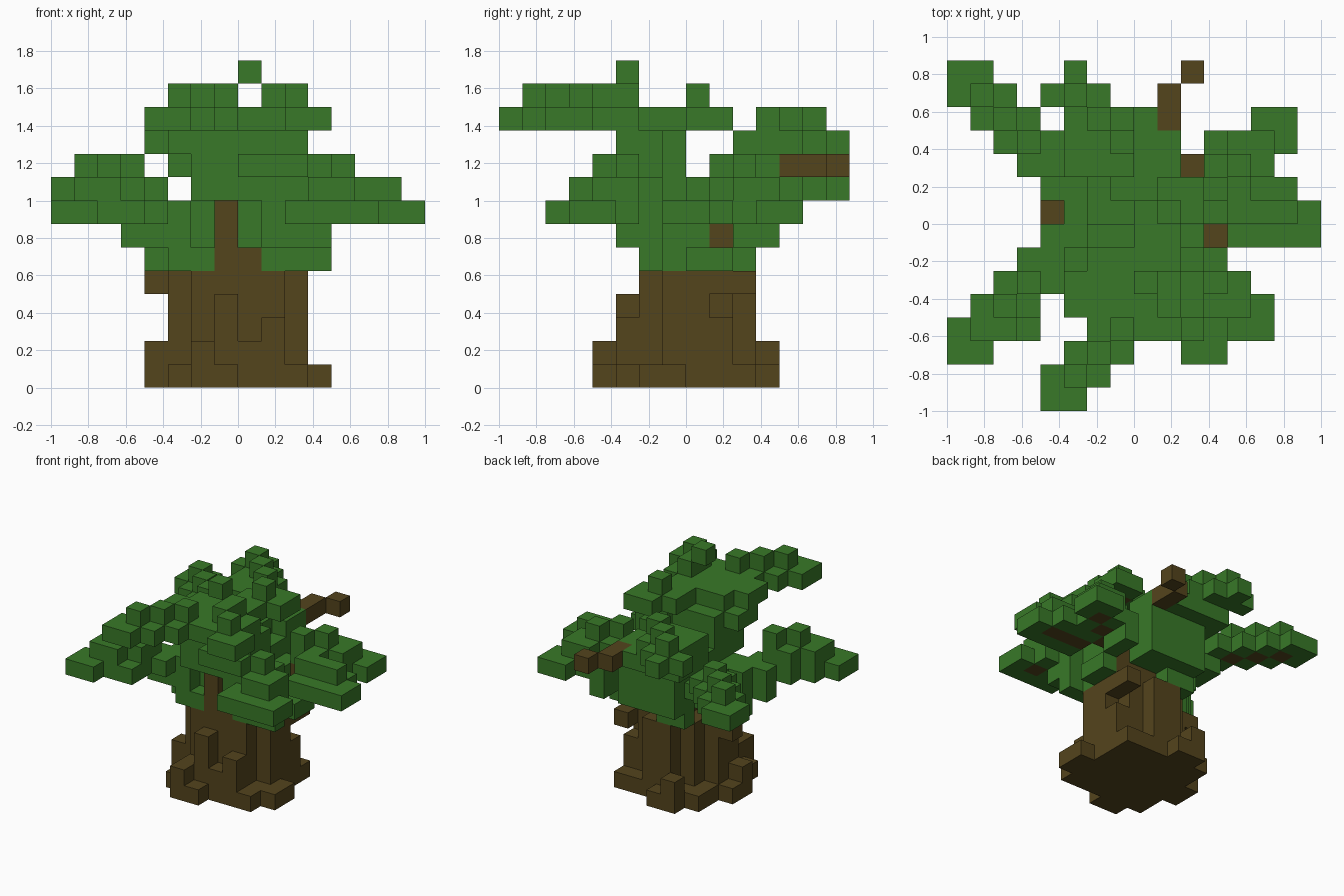
import bpy
import bmesh
from mathutils import Vector

if "Cube" in bpy.data.objects:
    bpy.data.objects.remove(bpy.data.objects["Cube"], do_unlink=True)

UNIT = 0.125  # edge length of one block


def make_material(name, colour):
    material = bpy.data.materials.new(name)
    material.use_nodes = True
    material.diffuse_color = colour
    material.node_tree.nodes["Principled BSDF"].inputs["Base Color"].default_value = colour
    return material


def box(x, y, z, high=1):
    """Blocks filling a span in x and y, starting at layer z."""
    return {(i, j, k) for i in range(*x) for j in range(*y) for k in range(z, z + high)}


def branch(name, x, y, z, rise):
    """Leaf slabs stepping in from the tip, each with a twig below and a tuft on top."""
    slabs, twigs = set(), set()
    for step in range(3):
        inward = (-1 if x > 0 else 1, -1 if y >= 0 else 1)
        for layer in (z, z + min(step, rise - 1)):
            slabs |= box(x=(x, x + 2), y=(y, y + 2), z=layer)
        joint = (x + (inward[0] > 0), y + (inward[1] > 0))
        slabs.add((*joint, z + min(step + 1, rise)))
        twigs.add((*joint, z))
        x += inward[0]
        y += inward[1]
    leaves[name + "_leaves"] = slabs
    wood[name + "_twigs"] = twigs


def build(name, blocks, occupied, material):
    """Mesh the exposed sides of a set of blocks."""
    bm = bmesh.new()
    corners = {}

    def corner(point):
        key = tuple(round(c) for c in point)
        if key not in corners:
            corners[key] = bm.verts.new([c * UNIT for c in key])
        return corners[key]

    for block in sorted(blocks):
        for axis in range(3):
            for side in (False, True):
                neighbour = list(block)
                neighbour[axis] += 1 if side else -1
                if tuple(neighbour) in occupied:
                    continue
                u, v, start = Vector(), Vector(), Vector(block)
                u[(axis + 1) % 3] = v[(axis + 2) % 3] = 1
                start[axis] += side
                loop = [start, start + u, start + u + v, start + v]
                bm.faces.new([corner(p) for p in (loop if side else reversed(loop))])
    mesh = bpy.data.meshes.new(name)
    bm.to_mesh(mesh)
    bm.free()
    mesh.materials.append(material)
    bpy.context.collection.objects.link(bpy.data.objects.new(name, mesh))


bark = make_material("bark brown", (0.088, 0.058, 0.012, 1))
leaf = make_material("leaf green", (0.04, 0.19, 0.021, 1))
wood, leaves = {}, {}

# Trunk with a rib on each side
trunk = box(x=(-3, 3), y=(-3, 3), z=0)
trunk |= box(x=(-2, 2), y=(-2, 2), z=1, high=4)
trunk |= box(x=(-3, 3), y=(-1, 1), z=1, high=4)
trunk |= box(x=(-1, 1), y=(2, 3), z=1, high=4)
trunk |= box(x=(-1, 0), y=(-3, -2), z=1, high=3)
trunk |= box(x=(-2, 2), y=(-3, -2), z=1)
trunk |= box(x=(1, 2), y=(-3, -2), z=2)
trunk |= box(x=(2, 3), y=(1, 2), z=1, high=2)
trunk |= box(x=(2, 3), y=(1, 3), z=4)
wood["trunk"] = trunk

# Roots spreading on four sides, raised at one end
roots = set()
for x, y, wide, deep in ((-2, -4, 2, 1), (-2, 3, 2, 1), (-4, -1, 1, 2), (3, -2, 1, 2)):
    roots |= box(x=(x, x + wide), y=(y, y + deep), z=0)
    if x < 0:
        roots.add((x, y, 1))
wood["roots"] = roots

# Bare limbs showing between the leaves
limbs = box(x=(-1, 1), y=(-2, 2), z=5)
limbs |= box(x=(-1, 0), y=(-2, -1), z=6, high=2)
limbs |= box(x=(1, 3), y=(1, 2), z=5, high=2)
limbs |= box(x=(-4, -2), y=(0, 1), z=4)
wood["limbs"] = limbs

# Leafy branches reaching outwards
branch("front_right", -8, -6, z=7, rise=2)
branch("back_right", -8, 5, z=8, rise=1)
branch("front_left", 4, -5, z=7, rise=2)
branch("left", 6, -1, z=7, rise=1)
branch("back_left", 5, 3, z=7, rise=2)
branch("back", 2, 6, z=9, rise=1)
branch("high_front_right", -4, -8, z=11, rise=1)
branch("high_front_left", 2, -6, z=11, rise=1)
branch("high_back_left", 1, 0, z=11, rise=1)

# Low leaves around the top of the trunk
low = box(x=(-3, 3), y=(-1, 2), z=6, high=2)
low |= box(x=(-5, -2), y=(-2, -1), z=6, high=2)
low |= box(x=(-4, -2), y=(-1, 0), z=5, high=3)
low |= box(x=(-4, -3), y=(-3, -2), z=7)
low |= box(x=(-5, -4), y=(-5, -4), z=7)
low |= box(x=(1, 4), y=(-3, -1), z=6, high=2)
low |= box(x=(1, 3), y=(-3, -1), z=8)
low |= box(x=(-2, 2), y=(2, 4), z=6, high=2)
low |= box(x=(3, 4), y=(2, 4), z=6, high=2)
low |= box(x=(2, 4), y=(-5, -3), z=7)
low |= box(x=(-4, -1), y=(1, 3), z=7)
low |= box(x=(1, 4), y=(-2, -1), z=5)
low |= box(x=(2, 3), y=(-1, 0), z=5)
low |= box(x=(2, 4), y=(0, 2), z=5)
low |= box(x=(-3, -1), y=(-2, -1), z=5)
low |= box(x=(-2, 0), y=(2, 3), z=5)
low -= box(x=(3, 4), y=(-1, 0), z=5, high=3)
leaves["low_leaves"] = low

# Stepped clump at the back
back = box(x=(-2, 2), y=(0, 4), z=8)
back |= box(x=(-5, -3), y=(2, 4), z=8)
back |= box(x=(-3, 2), y=(2, 5), z=9)
back |= box(x=(-1, 1), y=(1, 2), z=9)
back |= box(x=(-3, 0), y=(2, 5), z=10)
back |= box(x=(-4, -1), y=(5, 6), z=10)
back |= box(x=(-3, -2), y=(5, 7), z=10)
back |= {(-n, n + 2, 11) for n in range(1, 4)}
leaves["back_leaves"] = back

# Crown on its narrow neck
crown = box(x=(-2, 1), y=(-3, 0), z=8, high=3)
crown |= box(x=(0, 3), y=(-4, -2), z=9)
crown |= box(x=(-3, 3), y=(-3, -1), z=10)
crown |= box(x=(-3, 3), y=(-4, -2), z=11)
crown |= box(x=(-2, 2), y=(-5, -1), z=11)
crown.add((0, -3, 13))
leaves["crown_leaves"] = crown

# Every block belongs to one part only, wood first
occupied = set().union(*wood.values(), *leaves.values())
used = set()
for group, material in ((wood, bark), (leaves, leaf)):
    for name, blocks in group.items():
        build(name, blocks - used, occupied, material)
        used |= blocks
